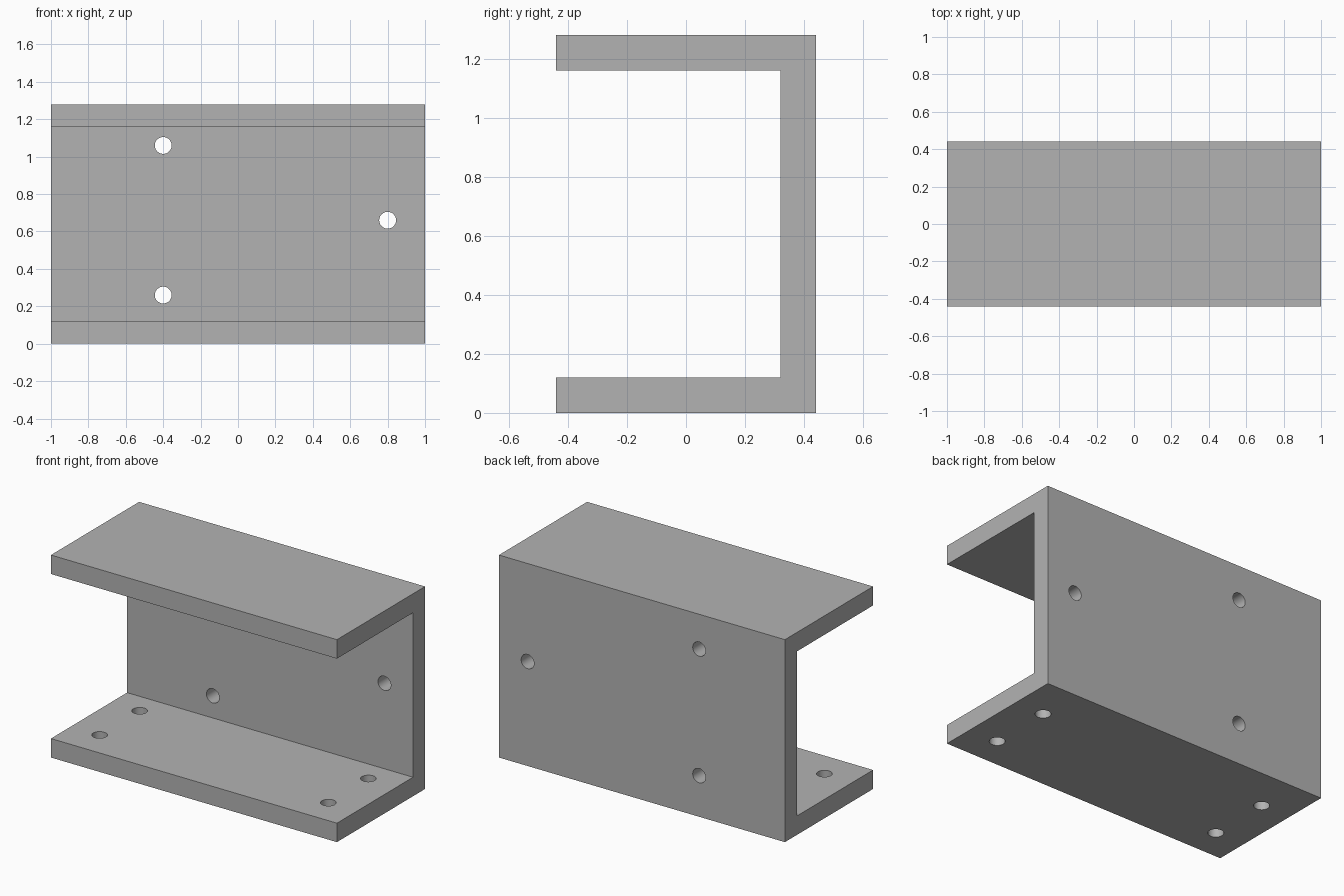
import bpy
import bmesh
import math
from mathutils import Matrix

LENGTH, DEPTH, HEIGHT, WALL = 2.0, 0.88, 1.28, 0.12
HOLE_RADIUS = 0.045

cube = bpy.data.objects.get("Cube")
if cube:
    bpy.data.objects.remove(cube, do_unlink=True)

# Plain grey metal
grey = bpy.data.materials.new("grey_metal")
grey.use_nodes = True
colour = (0.45, 0.45, 0.45, 1.0)
grey.diffuse_color = colour
grey.node_tree.nodes["Principled BSDF"].inputs["Base Color"].default_value = colour


def add_object(name, bm):
    bmesh.ops.recalc_face_normals(bm, faces=bm.faces)
    mesh = bpy.data.meshes.new(name)
    bm.to_mesh(mesh)
    bm.free()
    mesh.materials.append(grey)
    obj = bpy.data.objects.new(name, mesh)
    bpy.context.collection.objects.link(obj)
    return obj


def add_drill(bm, centre, turn):
    bmesh.ops.create_cone(
        bm, cap_ends=True, segments=48, radius1=HOLE_RADIUS,
        radius2=HOLE_RADIUS, depth=WALL * 2,
        matrix=Matrix.Translation(centre) @ turn)


# Channel: C-shaped profile, open to the front, extruded along x
front, back, inner = -DEPTH / 2, DEPTH / 2, DEPTH / 2 - WALL
profile = [(front, 0), (back, 0), (back, HEIGHT), (front, HEIGHT),
           (front, HEIGHT - WALL), (inner, HEIGHT - WALL),
           (inner, WALL), (front, WALL)]
bm = bmesh.new()
end = bm.faces.new([bm.verts.new((-LENGTH / 2, y, z)) for y, z in profile])
extruded = bmesh.ops.extrude_face_region(bm, geom=[end], use_keep_orig=True)
moved = [v for v in extruded["geom"] if isinstance(v, bmesh.types.BMVert)]
bmesh.ops.translate(bm, verts=moved, vec=(LENGTH, 0, 0))
channel = add_object("channel_bracket", bm)

# Drills: three through the back wall, four through the bottom flange
bm = bmesh.new()
for x, z in [(-0.4, 0.26), (-0.4, 1.06), (0.8, 0.66)]:
    add_drill(bm, (x, back - WALL / 2, z), Matrix.Rotation(math.pi / 2, 4, "X"))
for x in (-0.8, 0.8):
    for y in (-0.24, 0.16):
        add_drill(bm, (x, y, WALL / 2), Matrix.Identity(4))
drills = add_object("hole_cutter", bm)
drills.hide_render = True
drills.hide_viewport = True

# Cut the holes and apply the result
cut = channel.modifiers.new("holes", "BOOLEAN")
cut.operation = "DIFFERENCE"
cut.solver = "EXACT"
cut.object = drills
bpy.ops.object.select_all(action="DESELECT")
bpy.context.view_layer.objects.active = channel
channel.select_set(True)
bpy.ops.object.modifier_apply(modifier=cut.name)
bpy.data.objects.remove(drills, do_unlink=True)

# Round hole walls, crisp plate edges
bpy.ops.object.shade_smooth_by_angle(angle=math.radians(30))
